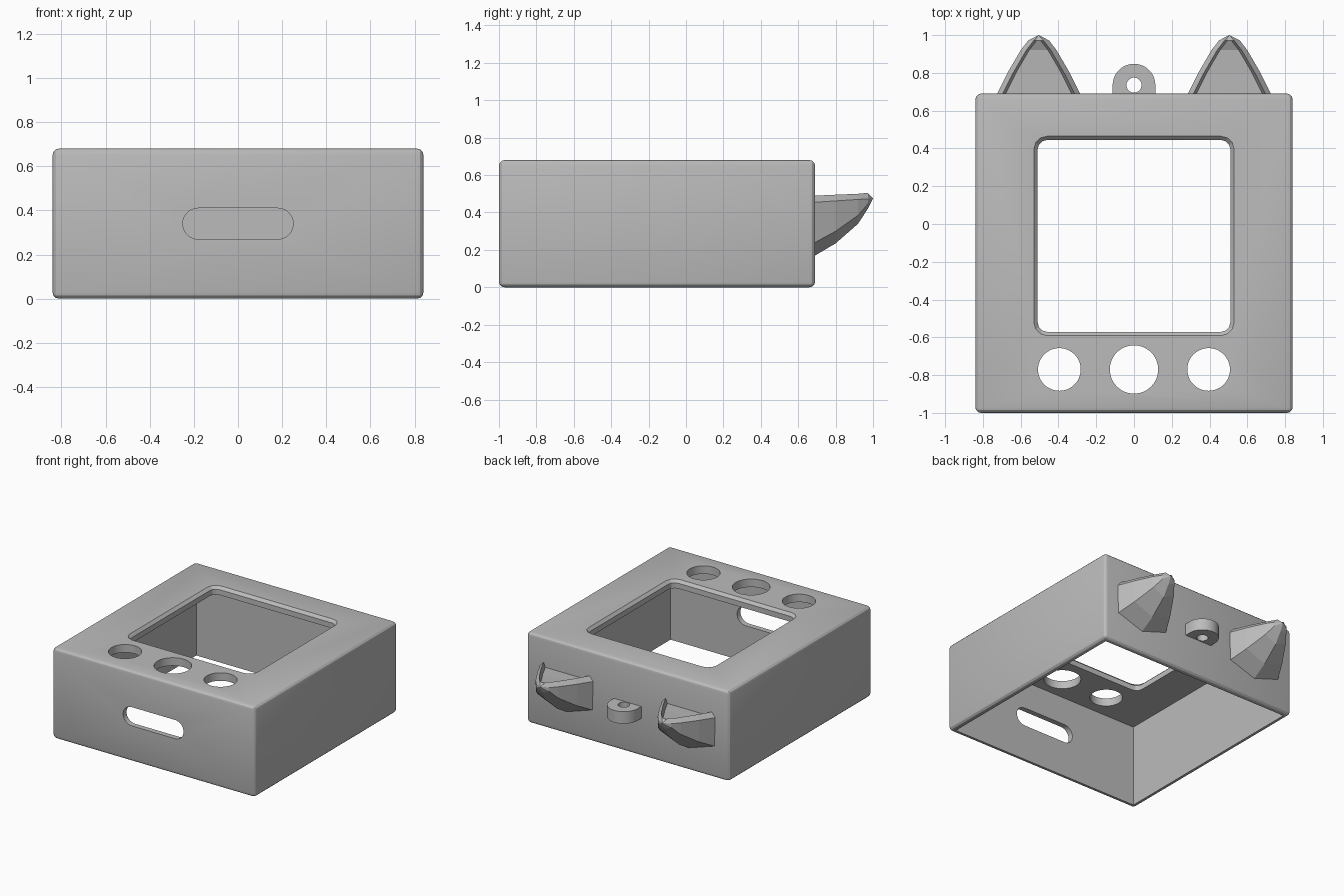
import bpy, bmesh
from math import cos, sin, pi, radians

cube = bpy.data.objects.get("Cube")
if cube:
    bpy.data.objects.remove(cube, do_unlink=True)

grey = bpy.data.materials.new("plain grey")
grey.use_nodes = True
grey.diffuse_color = (0.5, 0.5, 0.5, 1)
grey.node_tree.nodes["Principled BSDF"].inputs["Base Color"].default_value = (0.5, 0.5, 0.5, 1)


def loft(name, rings):
    """Skin a list of equal-length rings and cap both ends."""
    bm = bmesh.new()
    rows = [[bm.verts.new(p) for p in ring] for ring in rings]
    n = len(rows[0])
    for a, b in zip(rows, rows[1:]):
        for i in range(n):
            j = (i + 1) % n
            bm.faces.new((a[i], a[j], b[j], b[i]))
    bm.faces.new(rows[0][::-1])
    bm.faces.new(rows[-1])
    bmesh.ops.remove_doubles(bm, verts=bm.verts, dist=0.0005)
    bmesh.ops.recalc_face_normals(bm, faces=bm.faces)
    mesh = bpy.data.meshes.new(name)
    bm.to_mesh(mesh)
    bm.free()
    mesh.materials.append(grey)
    obj = bpy.data.objects.new(name, mesh)
    bpy.context.collection.objects.link(obj)
    return obj


def rounded(hx, hy, r, seg):
    """Outline of a rectangle with rounded corners."""
    pts = []
    for k, (sx, sy) in enumerate(((1, 1), (-1, 1), (-1, -1), (1, -1))):
        for i in range(seg + 1):
            a = (k + i / seg) * pi / 2
            pts.append((sx * (hx - r) + r * cos(a), sy * (hy - r) + r * sin(a)))
    return pts


def circle(r, n=48):
    return [(r * cos(2 * pi * i / n), r * sin(2 * pi * i / n)) for i in range(n)]


def upright(outline, x, y, z):
    return [(x + u, y + v, z) for u, v in outline]


def apply(obj, mod):
    bpy.context.view_layer.objects.active = obj
    bpy.ops.object.modifier_apply(modifier=mod.name)


def cut(obj, cutter):
    mod = obj.modifiers.new("cut", "BOOLEAN")
    mod.operation = "DIFFERENCE"
    mod.solver = "EXACT"
    mod.object = cutter
    apply(obj, mod)
    bpy.data.objects.remove(cutter, do_unlink=True)


def box(name, x, y0, y1, z0, z1):
    return loft(name, [[(-x, y0, z), (x, y0, z), (x, y1, z), (-x, y1, z)] for z in (z0, z1)])


# Housing with softened edges, hollow and open underneath
W, FRONT, BACK, H, WALL, ROOF = 0.84, -1.0, 0.69, 0.68, 0.04, 0.06
housing = box("housing", W, FRONT, BACK, 0, H)
bevel = housing.modifiers.new("soft edges", "BEVEL")
bevel.width = 0.03
bevel.segments = 3
apply(housing, bevel)
cut(housing, box("hollow", W - WALL, FRONT + WALL, BACK - WALL, -0.1, H - ROOF))

# Screen window with a chamfered rim
WY = -0.063
cut(housing, loft("window", [
    upright(rounded(0.51 + g, 0.508 + g, 0.05 + g, 3), 0, WY, z)
    for g, z in ((0, 0.5), (0, H - 0.02), (0.02, H), (0.02, H + 0.1))]))

# Button holes
for x, r in ((-0.395, 0.113), (0, 0.128), (0.395, 0.113)):
    cut(housing, loft("button_hole", [upright(circle(r), x, -0.77, z) for z in (0.5, 0.8)]))

# Front slot
cut(housing, loft("slot", [
    [(u, y, 0.34 + v) for u, v in rounded(0.25, 0.07, 0.0699, 8)] for y in (-1.1, -0.9)]))

# Hanging loop on the back
arc = [(0.113 * cos(pi * i / 24), 0.113 * sin(pi * i / 24)) for i in range(25)]
tab = arc + [(-0.113, -0.06), (0.113, -0.06)]
loop = loft("hanging_loop", [upright(tab, 0, 0.735, z) for z in (0.285, 0.375)])
cut(loop, loft("loop_hole", [upright(circle(0.04, 32), 0, 0.735, z) for z in (0.2, 0.45)]))


# Pointed ears: keeled underside, raised rim and sunken inner face
def ear_ring(cx, y, w, edge, side, keel, crest, floor):
    c, f = max(w - 0.03, 0), max(w - 0.045, 0)
    half = [(f, floor), (c, crest), (w, edge), (w * 0.97, side)]
    section = half + [(0, keel)] + [(-u, z) for u, z in reversed(half)]
    return [(cx + u, y, z) for u, z in section]


EAR = (  # y, half width, edge, side, keel, crest, floor
    (0.67, 0.23, 0.455, 0.235, 0.165, 0.49, 0.455),
    (0.69, 0.22, 0.455, 0.24, 0.17, 0.49, 0.455),
    (0.80, 0.165, 0.462, 0.30, 0.235, 0.495, 0.46),
    (0.92, 0.095, 0.47, 0.385, 0.34, 0.50, 0.47),
    (0.972, 0.055, 0.473, 0.445, 0.42, 0.505, 0.495),
    (1.0, 0, 0.475, 0.475, 0.475, 0.475, 0.475),
)
for name, x in (("left_ear", 0.505), ("right_ear", -0.505)):
    loft(name, [ear_ring(x, *row) for row in EAR])

# Smooth only the gentle curves
bpy.ops.object.select_all(action="DESELECT")
for obj in (housing, loop):
    obj.select_set(True)
bpy.context.view_layer.objects.active = housing
bpy.ops.object.shade_smooth_by_angle(angle=radians(20))
